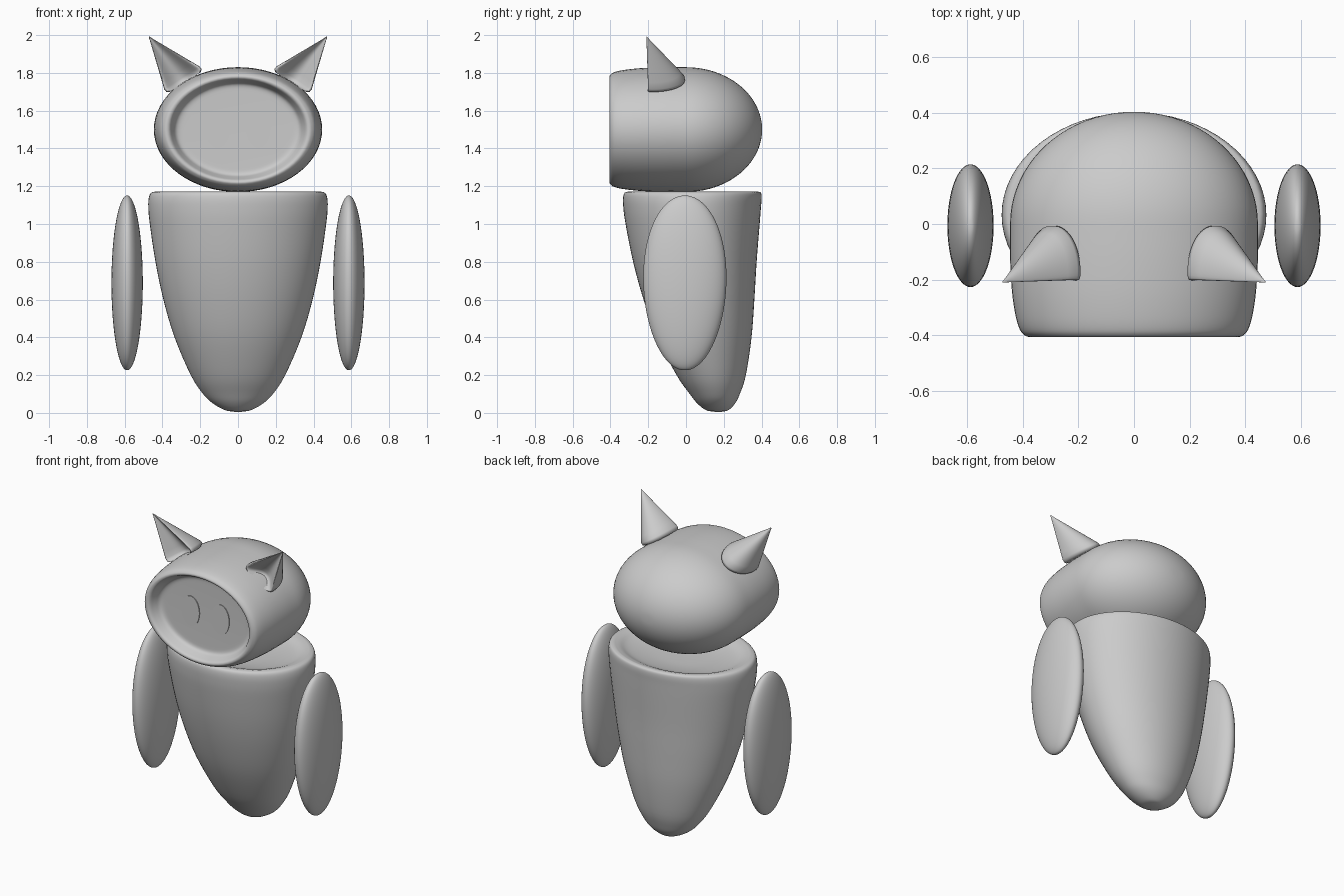
import bpy, bmesh, math
from mathutils import Vector

if "Cube" in bpy.data.objects:
    bpy.data.objects.remove(bpy.data.objects["Cube"])

grey = bpy.data.materials.new("plain grey")
grey.diffuse_color = (0.6, 0.6, 0.6, 1)
grey.use_nodes = True
grey.node_tree.nodes["Principled BSDF"].inputs["Base Color"].default_value = grey.diffuse_color
SEG = 64


def loft(name, rings, angle=50):
    """Skin a list of closed rings, with a cap on each end."""
    bm = bmesh.new()
    loops = [[bm.verts.new(p) for p in ring] for ring in rings]
    n = len(rings[0])
    for a, b in zip(loops, loops[1:]):
        for i in range(n):
            j = (i + 1) % n
            bm.faces.new((a[i], a[j], b[j], b[i]))
    bm.faces.new(loops[0])
    bm.faces.new(loops[-1])
    bmesh.ops.recalc_face_normals(bm, faces=bm.faces)
    me = bpy.data.meshes.new(name)
    bm.to_mesh(me)
    bm.free()
    me.materials.append(grey)
    ob = bpy.data.objects.new(name, me)
    bpy.context.collection.objects.link(ob)
    bpy.ops.object.select_all(action='DESELECT')
    ob.select_set(True)
    bpy.context.view_layer.objects.active = ob
    bpy.ops.object.shade_smooth_by_angle(angle=math.radians(angle))
    return ob


def smooth(rows, steps=4):
    """Catmull-Rom resampling of a short table."""
    pts = [Vector(r) for r in rows]
    pts = [2 * pts[0] - pts[1]] + pts + [2 * pts[-1] - pts[-2]]
    out = []
    for a, b, c, d in zip(pts, pts[1:], pts[2:], pts[3:]):
        for k in range(steps):
            t = k / steps
            out.append(0.5 * (2 * b + (c - a) * t + (2 * a - 5 * b + 4 * c - d) * t ** 2
                              + (3 * b - a - 3 * c + d) * t ** 3))
    return out + [pts[-2]]


ANG = [2 * math.pi * i / SEG for i in range(SEG)]

# Body: tapered pod; rows are height, half width, front y, back y
outer = smooth([
    (0.006, 0.02, 0.15, 0.19), (0.015, 0.07, 0.105, 0.225), (0.05, 0.133, 0.06, 0.26),
    (0.1, 0.185, 0.02, 0.285), (0.2, 0.25, -0.05, 0.317), (0.4, 0.336, -0.152, 0.347),
    (0.6, 0.395, -0.225, 0.362), (0.8, 0.437, -0.28, 0.374), (1.0, 0.467, -0.32, 0.39),
    (1.09, 0.475, -0.332, 0.397), (1.14, 0.472, -0.333, 0.401), (1.165, 0.46, -0.325, 0.397),
    (1.172, 0.435, -0.305, 0.38)])
dish = smooth([(1.172, 0.435, -0.305, 0.38), (1.163, 0.40, -0.27, 0.345),
               (1.14, 0.34, -0.21, 0.29), (1.122, 0.2, -0.11, 0.18), (1.118, 0.02, 0.02, 0.05)])
loft("body", [[(w * math.cos(a), (f + b) / 2 + (b - f) / 2 * math.sin(a), z) for a in ANG]
              for z, w, f, b in outer + dish[1:]])

# Head: rounded back, straight sides, rolled rim and a recessed face
back = [(0.403 * math.cos(t), math.sin(t))
        for t in (math.pi / 2 * k / 20 for k in range(1, 21))]
front = smooth([(0, 1), (-0.12, 1), (-0.24, 0.985), (-0.33, 0.955), (-0.38, 0.92),
                (-0.4, 0.88), (-0.405, 0.845), (-0.397, 0.81), (-0.37, 0.775),
                (-0.345, 0.74), (-0.335, 0.69), (-0.333, 0.6)])
loft("head", [[(0.445 * s * math.cos(a), y, 1.5 + 0.33 * s * math.sin(a)) for a in ANG]
              for y, s in back + [tuple(v) for v in front[1:]]])

for side, tag in ((-1, "left"), (1, "right")):
    # Eye: thin oval plate on the face
    loft(tag + "_eye", [[(side * 0.108 + 0.064 * math.cos(a), y, 1.5 + 0.098 * math.sin(a))
                         for a in ANG] for y in (-0.33, -0.338)], 30)

    # Arm: flattened, slightly egg-shaped paddle
    rings = []
    for k in range(1, 40):
        t = math.pi * k / 40
        c, r = -math.cos(t), math.sin(t)
        rings.append([(side * 0.587 + 0.083 * r * math.cos(a),
                       -0.006 + 0.22 * r * (1 + 0.06 * c) * math.sin(a),
                       0.688 + 0.463 * c) for a in ANG])
    loft(tag + "_arm", rings)

    # Ear: bent cone with a round back and a dented front
    u = Vector((0.84, 0, -0.54))
    base, tip = Vector((0.282, 0, 1.755)), Vector((0.466, 0, 1.985))
    down = (base - tip).normalized()
    levels = [(-0.02, 0.6), (-0.015, 0.85), (0.02, 0.97), (0.08, 0.97)]
    levels += [(t, 0.04 + 0.93 * (1 - t) / 0.92) for t in
               (0.2, 0.35, 0.5, 0.65, 0.8, 0.9, 0.96)] + [(1.01, 0.04), (1.03, 0.015)]
    rings = []
    for t, s in levels:
        mid = base.lerp(tip, t)
        ring = []
        for a in ANG:
            p = mid + u * (0.115 * s * math.cos(a))
            h = abs(math.sin(a))
            if math.sin(a) >= 0:
                y = 0.17 * s * h
            else:
                y = s * (-0.16 * h * (1 - h) + 0.05 * h * h)
            ring.append((side * p.x, -0.17 - 0.04 * (1 - s) + y, p.z))
        rings.append(ring)
    loft(tag + "_ear", rings, 70)
